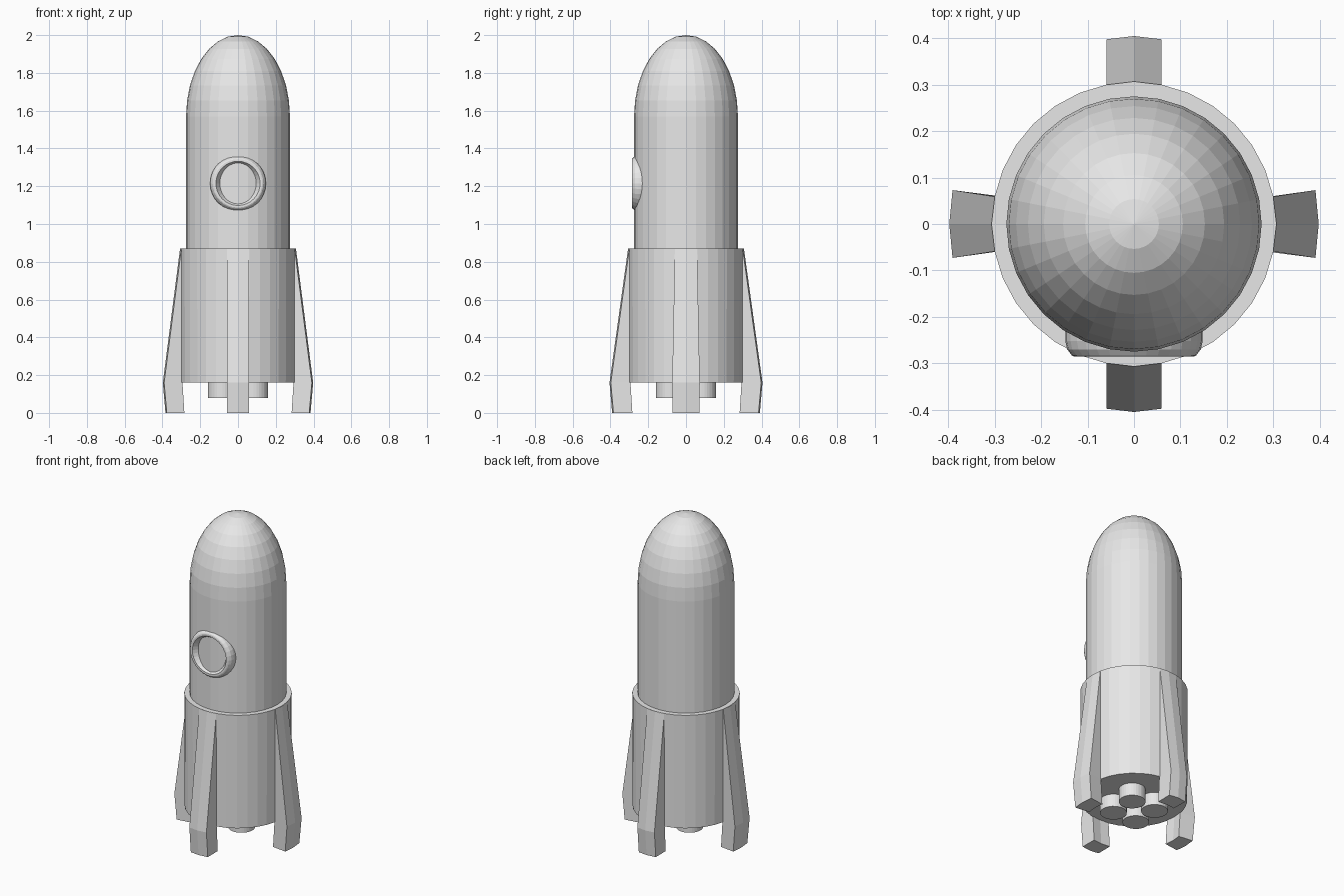
import bpy, bmesh, math
from mathutils import Matrix

cube = bpy.data.objects.get("Cube")
if cube:
    bpy.data.objects.remove(cube, do_unlink=True)

SIDES = 32
grey = bpy.data.materials.new("plain grey")
grey.use_nodes = True
colour = (0.8, 0.8, 0.8, 1)
grey.diffuse_color = colour
grey.node_tree.nodes["Principled BSDF"].inputs["Base Color"].default_value = colour


def finish(name, bm):
    bmesh.ops.recalc_face_normals(bm, faces=bm.faces)
    mesh = bpy.data.meshes.new(name)
    bm.to_mesh(mesh)
    bm.free()
    mesh.materials.append(grey)
    ob = bpy.data.objects.new(name, mesh)
    bpy.context.collection.objects.link(ob)
    return ob


def lathe(name, profile, closed=False):
    """Turn (radius, height) points around z; zero radius makes a pole."""
    bm = bmesh.new()
    rings = []
    for r, z in profile:
        if r < 1e-5:
            rings.append([bm.verts.new((0, 0, z))] * SIDES)
        else:
            rings.append([bm.verts.new((r * math.cos(a), r * math.sin(a), z))
                          for a in (math.tau * i / SIDES for i in range(SIDES))])
    pairs = list(zip(rings, rings[1:]))
    if closed:
        pairs.append((rings[-1], rings[0]))
    for low, high in pairs:
        for i in range(SIDES):
            j = (i + 1) % SIDES
            quad = dict.fromkeys((low[i], low[j], high[j], high[i]))
            bm.faces.new(list(quad))
    return finish(name, bm)


# Upper hull with its rounded nose
DOME_Z, HULL_R = 1.57, 0.275
dome = [(HULL_R * math.cos(t), DOME_Z + 0.43 * math.sin(t))
        for t in (math.pi / 16 * k for k in range(9))]
lathe("hull", [(0, 0.8), (HULL_R, 0.8)] + dome)

# Wider booster section
lathe("booster", [(0, 0.16), (0.304, 0.16), (0.306, 0.87), (0, 0.87)])

# Four engine nozzles
for sx, side in ((-1, "right"), (1, "left")):
    for sy, end in ((-1, "front"), (1, "back")):
        nozzle = lathe(f"nozzle_{end}_{side}",
                       [(0, 0.08), (0.076, 0.08), (0.076, 0.2), (0, 0.2)])
        nozzle.location = (sx * 0.083, sy * 0.083, 0)


def fin(name, angle, reach, flare):
    """Leg fin pointing along +x, then turned; its faces have a centre crease."""
    bm = bmesh.new()
    levels = []
    # height, inner radius, outer radius, share of the flare
    for z, inner, outer, f in ((0, 0.29, reach - 0.014, 0.8),
                               (0.16, 0.3, reach, 1),
                               (0.868, 0.28, 0.307, 0)):
        wide = 0.059 + flare * f
        outline = ((inner - 0.006, -0.058), (inner, 0), (inner - 0.006, 0.058),
                   (outer - 0.007, wide), (outer, 0), (outer - 0.007, -wide))
        levels.append([bm.verts.new((x, y, z)) for x, y in outline])
    for low, high in zip(levels, levels[1:]):
        for i in range(6):
            j = (i + 1) % 6
            bm.faces.new((low[i], low[j], high[j], high[i]))
    bm.faces.new(levels[0])
    bm.faces.new(levels[-1])
    bm.transform(Matrix.Rotation(angle, 4, "Z"))
    finish(name, bm)


# Four fins; the side pair flares outward
for i, side in enumerate(("left", "back", "right", "front")):
    sideways = i % 2 == 0
    fin("fin_" + side, i * math.pi / 2,
        0.398 if sideways else 0.405, 0.014 if sideways else 0)

# Bevelled porthole rim on the front of the hull
rim = lathe("porthole_rim", [(0.148, 0.2), (0.148, 0.252), (0.144, 0.27),
                             (0.134, 0.283), (0.128, 0.286), (0.117, 0.286),
                             (0.093, 0.252), (0.093, 0.2)], closed=True)
rim.rotation_euler = (math.pi / 2, 0, 0)
rim.location = (0, 0, 1.215)
